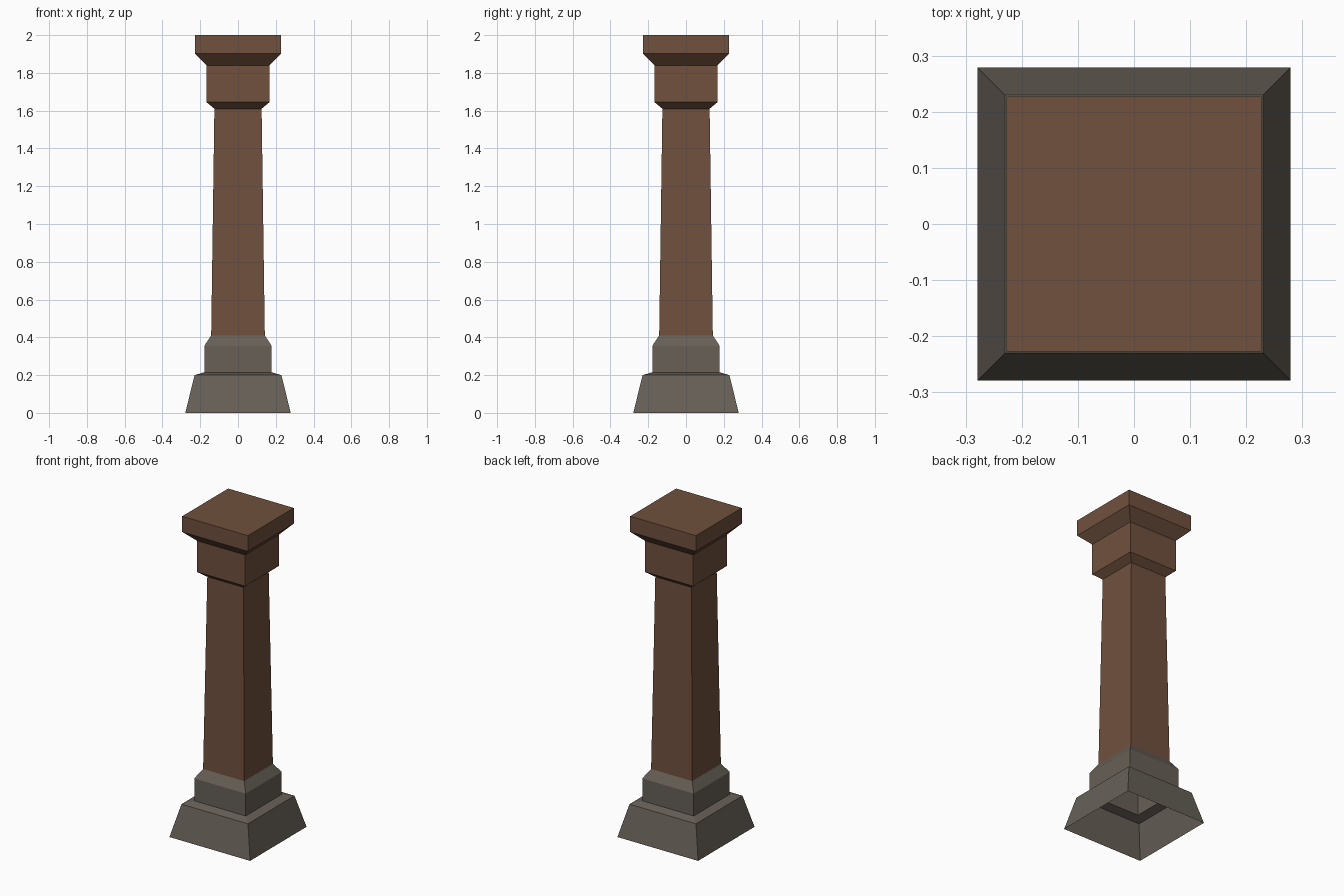
import bpy, bmesh

if "Cube" in bpy.data.objects:
    bpy.data.objects.remove(bpy.data.objects["Cube"])


def material(name, rgb):
    m = bpy.data.materials.new(name)
    m.diffuse_color = (*rgb, 1)
    m.use_nodes = True
    m.node_tree.nodes["Principled BSDF"].inputs["Base Color"].default_value = m.diffuse_color
    return m


stone = material("grey stone", (0.135, 0.116, 0.096))
wood = material("brown wood", (0.160, 0.082, 0.047))


def square_shell(name, profile, mat, cap_top=False):
    """Stack square rings of (half width, height) into a shell."""
    bm = bmesh.new()
    rings = [[bm.verts.new((sx * h, sy * h, z))
              for sx, sy in ((-1, -1), (1, -1), (1, 1), (-1, 1))]
             for h, z in profile]
    for a, b in zip(rings, rings[1:]):
        for i in range(4):
            j = (i + 1) % 4
            bm.faces.new((a[i], a[j], b[j], b[i]))
    if cap_top:
        bm.faces.new(rings[-1])
    mesh = bpy.data.meshes.new(name)
    bm.to_mesh(mesh)
    bm.free()
    mesh.materials.append(mat)
    ob = bpy.data.objects.new(name, mesh)
    bpy.context.collection.objects.link(ob)
    return ob


# Hollow stone foot, open underneath
square_shell("base", [(0.279, 0), (0.23, 0.2), (0.178, 0.215),
                      (0.178, 0.355), (0.142, 0.41)], stone)
# Tapering shaft
square_shell("shaft", [(0.142, 0.41), (0.125, 1.61)], wood)
# Stepped capital with closed top
square_shell("capital", [(0.125, 1.61), (0.167, 1.645), (0.167, 1.84),
                         (0.227, 1.902), (0.227, 2.0)], wood, cap_top=True)
